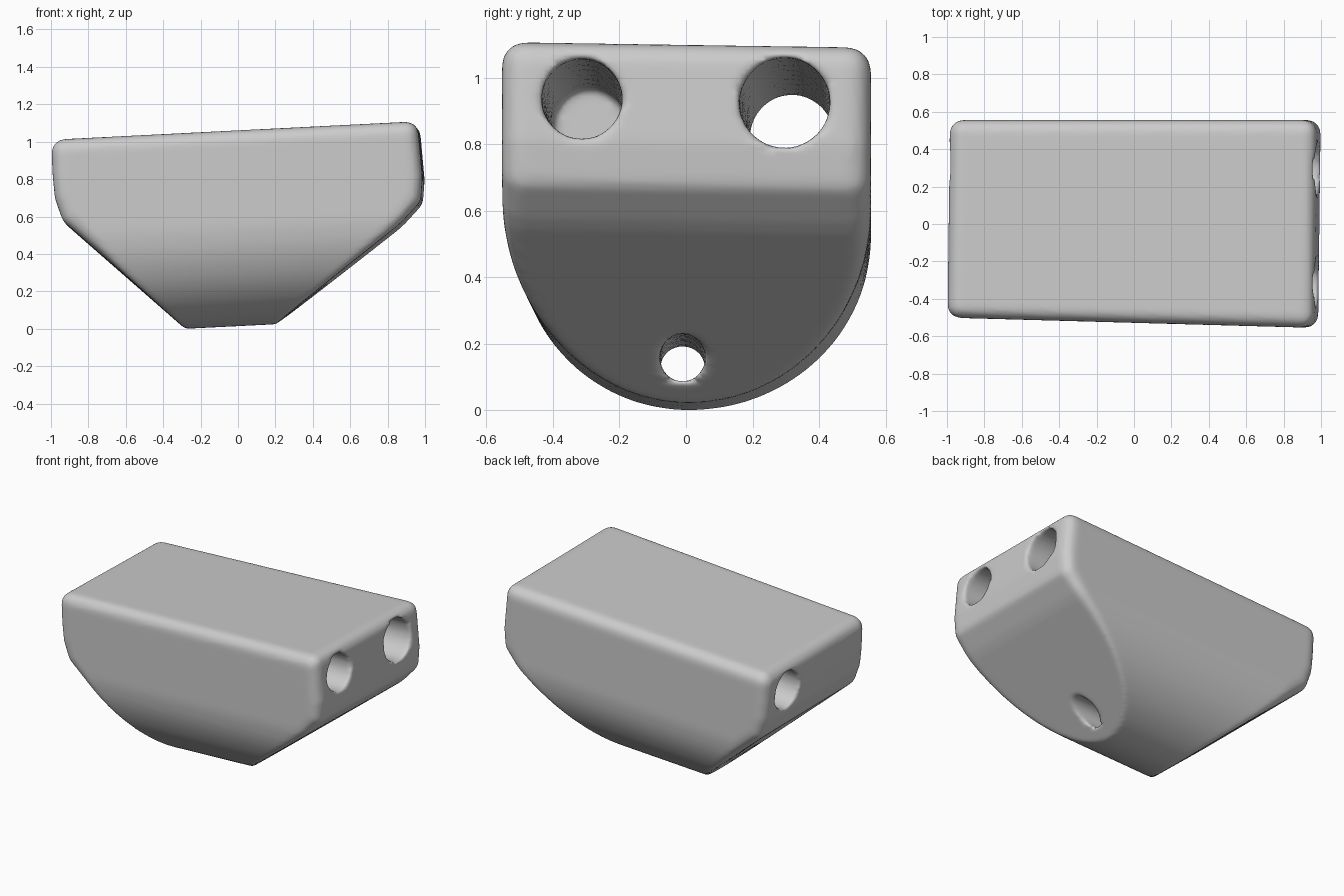
import bpy, bmesh, math
from mathutils import Vector

if "Cube" in bpy.data.objects:
    bpy.data.objects.remove(bpy.data.objects["Cube"])

mat = bpy.data.materials.new("light_grey")
mat.diffuse_color = (0.6, 0.6, 0.6, 1)
mat.use_nodes = True
mat.node_tree.nodes["Principled BSDF"].inputs["Base Color"].default_value = mat.diffuse_color


def interp(table, t):
    t = max(table[0][0], min(table[-1][0], t))
    for (a, va), (b, vb) in zip(table, table[1:]):
        if t <= b:
            return va + (vb - va) * (t - a) / (b - a)
    return table[-1][1]


def make_object(name, bm):
    me = bpy.data.meshes.new(name)
    bm.to_mesh(me)
    bm.free()
    ob = bpy.data.objects.new(name, me)
    bpy.context.collection.objects.link(ob)
    me.materials.append(mat)
    return ob


# End outlines: height -> x, for the left and right ends
RIGHT = [(0.02, 0.20), (0.54, 0.90), (0.59, 0.955), (0.66, 0.985), (0.76, 0.992), (1.06, 0.965)]
LEFT = [(0.02, -0.285), (0.60, -0.895), (0.66, -0.94), (0.76, -0.975), (0.86, -0.985), (1.06, -0.995)]
RADIUS = [(0.02, 0.025), (0.3, 0.03), (0.7, 0.07), (1.06, 0.07)]
HALF, CENTRE, TOP = 0.556, 0.576, 1.06

# U-shaped section: half circle below, straight sides above
section = []
for i in range(49):
    a = math.pi * (1 + i / 48)
    t = CENTRE + HALF * math.sin(a)
    r = interp(RADIUS, t)
    section.append(((HALF - r) * math.cos(a), CENTRE + (HALF - r) * math.sin(a), r))
for t in (0.66, 0.76, 0.86, TOP - 0.07):
    for s in (-1, 1):
        section.append((s * (HALF - 0.07), t, 0.07))

# Body: hull of small balls, giving rounded edges
ball = bmesh.new()
bmesh.ops.create_uvsphere(ball, u_segments=16, v_segments=10, radius=1)
ball_pts = [v.co.copy() for v in ball.verts]
ball.free()
bm = bmesh.new()
for y, t, r in section:
    k = 1.3 if t < 0.6 else 1.0
    slope = 0.7 * r if t < 0.6 else 0   # moves inset along slanted ends
    for x in (interp(LEFT, t - slope * 0.3) + r * k, interp(RIGHT, t - slope * 0.3) - r * k):
        for p in ball_pts:
            q = Vector((x, y, t)) + p * r
            if q.y < 0:                          # front side tapers to the left
                q.y *= 0.95 + 0.05 * q.x
            q.z += 0.05 * q.x - 0.015 * q.y      # slight tilt
            q.x += 0.012 * q.y
            bm.verts.new(q)
res = bmesh.ops.convex_hull(bm, input=bm.verts[:])
loose = [v for v in bm.verts if not v.link_faces]
bmesh.ops.delete(bm, geom=loose, context='VERTS')
bmesh.ops.recalc_face_normals(bm, faces=bm.faces[:])
low = min(v.co.z for v in bm.verts)
bmesh.ops.translate(bm, verts=bm.verts[:], vec=(0, 0, -low))
body = make_object("body", bm)


# Drilled holes
def drill(name, a, b, ra, rb):
    a, b = Vector(a), Vector(b)
    bm = bmesh.new()
    bmesh.ops.create_cone(bm, cap_ends=True, segments=40, radius1=ra, radius2=rb, depth=(b - a).length)
    ob = make_object(name, bm)
    ob.rotation_mode = 'QUATERNION'
    ob.rotation_quaternion = (b - a).to_track_quat('Z', 'Y')
    ob.location = (a + b) / 2
    ob.hide_render = True
    ob.hide_viewport = True
    m = body.modifiers.new(name, 'BOOLEAN')
    m.operation, m.solver, m.object = 'DIFFERENCE', 'EXACT', ob


drill("through_hole_cutter", (-1.1, 0.32, 0.815), (1.1, 0.295, 0.932), 0.125, 0.137)
drill("blind_hole_cutter", (-0.6, -0.29, 0.86), (1.1, -0.315, 0.943), 0.11, 0.122)
drill("small_hole_cutter", (-0.9, -0.01, 0.11), (0.9, -0.01, 0.18), 0.066, 0.07)

# Soft even surface
m = body.modifiers.new("remesh", 'REMESH')
m.mode, m.voxel_size, m.use_smooth_shade = 'VOXEL', 0.014, True
m = body.modifiers.new("soften", 'SMOOTH')
m.factor, m.iterations = 0.5, 5
